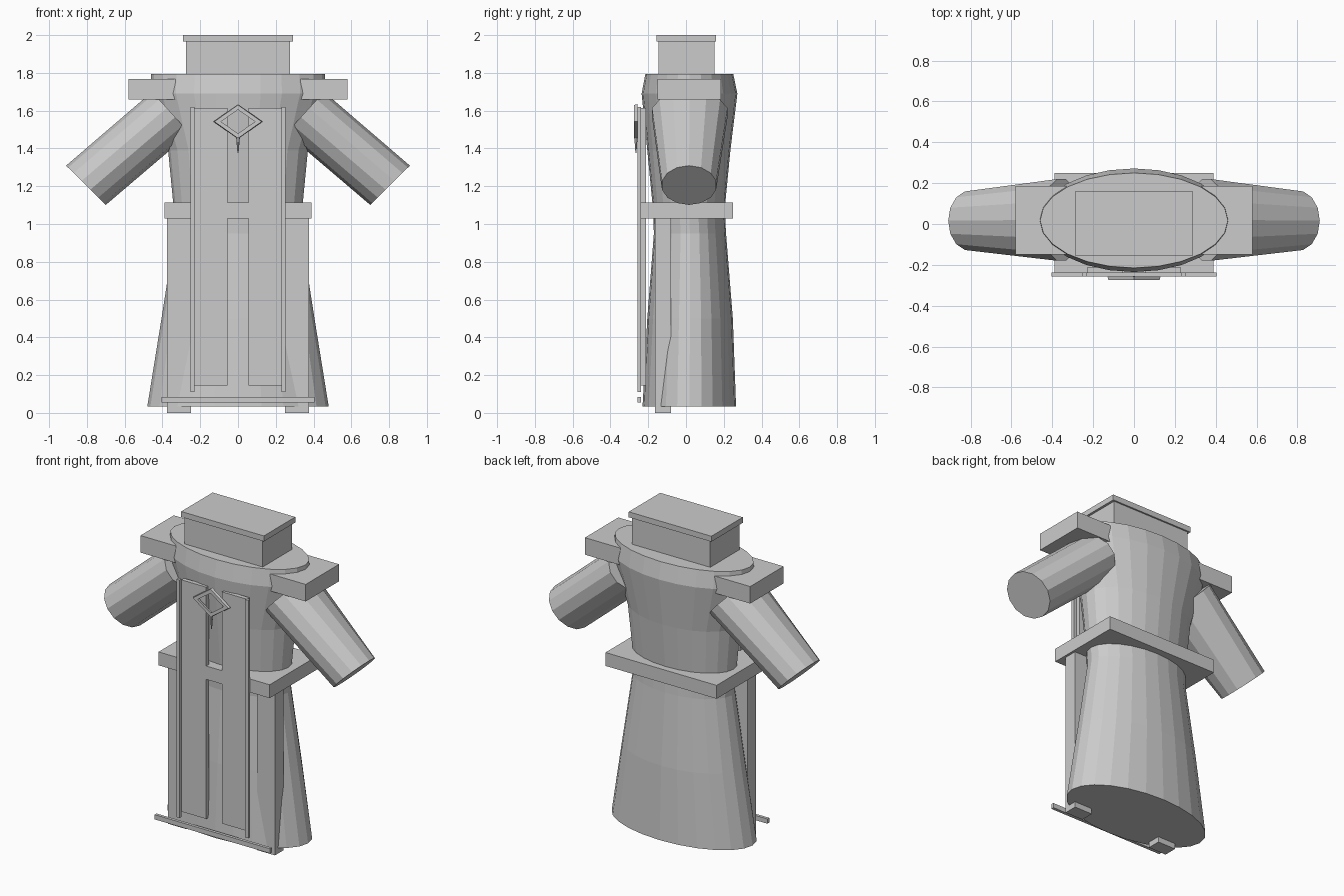
import bpy, bmesh, math
from mathutils import Vector

cube = bpy.data.objects.get("Cube")
if cube:
    bpy.data.objects.remove(cube, do_unlink=True)

grey = bpy.data.materials.new("plain_grey")
grey.use_nodes = True
colour = (0.6, 0.6, 0.6, 1)
grey.diffuse_color = colour
grey.node_tree.nodes["Principled BSDF"].inputs["Base Color"].default_value = colour


def finish(name, bm):
    bmesh.ops.recalc_face_normals(bm, faces=bm.faces)
    mesh = bpy.data.meshes.new(name)
    bm.to_mesh(mesh)
    bm.free()
    mesh.materials.append(grey)
    obj = bpy.data.objects.new(name, mesh)
    bpy.context.collection.objects.link(obj)
    return obj


def box(name, x, y, z):
    """Box from (low, high) ranges."""
    bm = bmesh.new()
    bmesh.ops.create_cube(bm, size=1)
    for v in bm.verts:
        v.co = Vector([(a + b) / 2 + c * (b - a) for c, (a, b) in zip(v.co, (x, y, z))])
    return finish(name, bm)


def loft(name, rings, closed=False):
    """Skin between matching rings of points; cap the ends unless closed."""
    bm = bmesh.new()
    loops = [[bm.verts.new(p) for p in ring] for ring in rings]
    n = len(loops[0])
    pairs = list(zip(loops, loops[1:]))
    if closed:
        pairs.append((loops[-1], loops[0]))
    else:
        bm.faces.new(loops[0])
        bm.faces.new(loops[-1])
    for a, b in pairs:
        for i in range(n):
            j = (i + 1) % n
            bm.faces.new((a[i], a[j], b[j], b[i]))
    return finish(name, bm)


def ellipse(centre, u, v, sides):
    angles = [2 * math.pi * i / sides for i in range(sides)]
    return [Vector(centre) + Vector(u) * math.cos(a) + Vector(v) * math.sin(a) for a in angles]


# Robe body: half width, front, back, height
profile = [
    (0.48, -0.23, 0.265, 0.035), (0.405, -0.205, 0.248, 0.5),
    (0.335, -0.17, 0.212, 0.95), (0.34, -0.175, 0.205, 1.08),
    (0.37, -0.205, 0.235, 1.39), (0.465, -0.235, 0.272, 1.69),
    (0.46, -0.215, 0.25, 1.795),
]
loft("robe_body", [ellipse((0, (f + b) / 2, z), (w, 0, 0), (0, (b - f) / 2, 0), 24)
                   for w, f, b, z in profile])

# Neck block, cap and belt
box("neck_block", (-0.275, 0.275), (-0.145, 0.15), (1.78, 1.97))
box("neck_cap", (-0.29, 0.29), (-0.155, 0.16), (1.965, 2.0))
box("belt", (-0.39, 0.39), (-0.24, 0.25), (1.03, 1.115))

# Paired parts
for side, s in (("left", 1), ("right", -1)):
    def span(a, b):
        return tuple(sorted((s * a, s * b)))
    box(side + "_shoulder_pad", span(0.33, 0.58), (-0.15, 0.185), (1.66, 1.768))
    loft(side + "_sleeve", [
        ellipse((s * 0.355, 0.02, 1.59), (s * 0.1, 0, 0.11), (0, 0.205, 0), 14),
        ellipse((s * 0.805, 0.016, 1.205), (s * 0.105, 0, 0.104), (0, 0.147, 0), 14)])
    box(side + "_leg_post", span(0.25, 0.375), (-0.165, -0.08), (0, 1.05))
    box(side + "_front_strip", span(0.055, 0.23), (-0.24, -0.213), (0.145, 1.615))
    box(side + "_strip_trim", span(0.23, 0.252), (-0.257, -0.238), (0.11, 1.62))

box("hem_bar", (-0.405, 0.405), (-0.257, -0.238), (0.055, 0.085))

# Diamond clasp with a pointed drop
loft("diamond_clasp", [ellipse((0, y, 1.542), (w, 0, 0), (0, 0, h), 4)
                       for w, h, y in ((0.13, 0.092, -0.258), (0.125, 0.088, -0.275),
                                       (0.09, 0.063, -0.275), (0.095, 0.067, -0.258))],
     closed=True)
loft("clasp_drop", [ellipse((0, -0.265, z), (r, 0, 0), (0, r, 0), 6)
                    for r, z in ((0.011, 1.47), (0.003, 1.375))])
